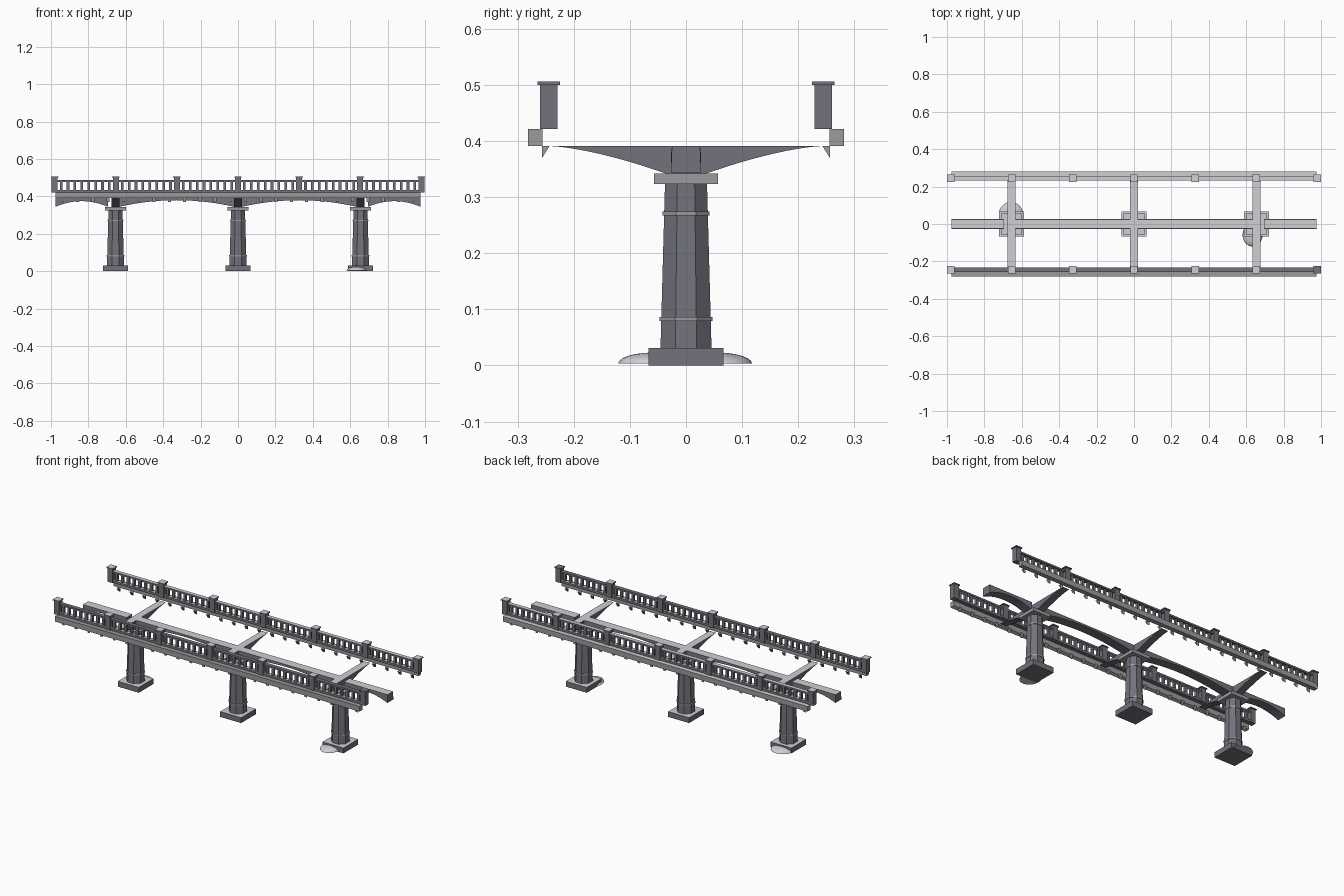
import bpy, bmesh, math
from mathutils import Vector

if "Cube" in bpy.data.objects:
    bpy.data.objects.remove(bpy.data.objects["Cube"], do_unlink=True)


def material(name, rgb):
    m = bpy.data.materials.new(name)
    m.use_nodes = True
    m.diffuse_color = (*rgb, 1)
    m.node_tree.nodes["Principled BSDF"].inputs["Base Color"].default_value = (*rgb, 1)
    return m


STONE = material("dark blue grey stone", (0.17, 0.17, 0.20))
TRIM = material("mid grey trim", (0.33, 0.33, 0.34))
PALE = material("pale weathered top", (0.62, 0.62, 0.66))


def finish(bm, name, mat):
    """Make the object; faces that look upwards are pale."""
    bmesh.ops.recalc_face_normals(bm, faces=bm.faces)
    bm.normal_update()
    for f in bm.faces:
        f.material_index = 1 if f.normal.z > 0.5 else 0
    mesh = bpy.data.meshes.new(name)
    bm.to_mesh(mesh)
    bm.free()
    mesh.materials.append(mat)
    mesh.materials.append(PALE)
    ob = bpy.data.objects.new(name, mesh)
    bpy.context.collection.objects.link(ob)
    return ob


def add_box(bm, x0, x1, y0, y1, z0, z1):
    verts = bmesh.ops.create_cube(bm, size=1)["verts"]
    for v in verts:
        v.co = Vector((x1 if v.co.x > 0 else x0, y1 if v.co.y > 0 else y0, z1 if v.co.z > 0 else z0))


def add_prism(bm, ring_a, ring_b):
    """Closed solid between two matching outlines."""
    a = [bm.verts.new(p) for p in ring_a]
    b = [bm.verts.new(p) for p in ring_b]
    bm.faces.new(a)
    bm.faces.new(b[::-1])
    for i in range(len(a)):
        j = (i + 1) % len(a)
        bm.faces.new((a[i], b[i], b[j], a[j]))


def add_octagon(bm, x, r0, r1, z0, z1):
    """Eight-sided shaft with flat sides towards the axes."""
    def ring(r, z):
        k = r / math.cos(math.pi / 8)
        return [(x + k * math.cos((i + 0.5) * math.pi / 4),
                 k * math.sin((i + 0.5) * math.pi / 4), z) for i in range(8)]
    add_prism(bm, ring(r0, z0), ring(r1, z1))


PIERS = (-0.655, 0, 0.655)
TOP = 0.391
STEPS = 16

# Piers
for x in PIERS:
    bm = bmesh.new()
    add_box(bm, x - 0.067, x + 0.067, -0.067, 0.067, 0, 0.031)
    finish(bm, "pier_base", STONE)

    bm = bmesh.new()
    add_octagon(bm, x, 0.0455, 0.0375, 0.031, 0.323)
    finish(bm, "pier_shaft", STONE)

    bm = bmesh.new()
    add_octagon(bm, x, 0.047, 0.047, 0.079, 0.086)
    add_octagon(bm, x, 0.042, 0.042, 0.267, 0.274)
    add_box(bm, x - 0.057, x + 0.057, -0.057, 0.057, 0.323, 0.342)
    finish(bm, "pier_rings_and_cap", TRIM)

    # Curved cross bracket over the pier
    outline = [(-0.245, TOP), (0.245, TOP)]
    arm = [(0.245 - 0.22 * i / STEPS, TOP - 0.053 * (i / STEPS) ** 1.5) for i in range(1, STEPS + 1)]
    outline += arm + [(-y, z) for y, z in reversed(arm)]
    bm = bmesh.new()
    add_prism(bm, [(x - 0.021, y, z) for y, z in outline], [(x + 0.021, y, z) for y, z in outline])
    finish(bm, "cross_bracket", STONE)


# Arched beams along the middle
def arch(x0, x1, crown):
    xs = [x0 + (x1 - x0) * i / STEPS for i in range(STEPS + 1)]
    outline = [(x1, TOP), (x0, TOP)]
    outline += [(x, crown - (crown - 0.344) * (2 * i / STEPS - 1) ** 2) for i, x in enumerate(xs)]

    def half(side):
        return [(x, side * (0.025 if z == TOP else 0.027), z) for x, z in outline]
    bm = bmesh.new()
    add_prism(bm, half(-1), half(1))
    finish(bm, "arched_beam", STONE)


arch(-0.975, -0.695, 0.374)
arch(-0.634, -0.021, 0.379)
arch(0.021, 0.634, 0.379)
arch(0.695, 0.975, 0.374)

# Railings on both sides
POSTS = [i * 0.98 / 3 for i in range(-3, 4)]
for s, side in ((1, "back"), (-1, "front")):
    bm = bmesh.new()
    add_box(bm, -0.975, 0.975, s * 0.256, s * 0.282, 0.391, 0.421)
    finish(bm, side + "_curb", TRIM)

    bm = bmesh.new()
    for x in POSTS:
        add_box(bm, x - 0.016, x + 0.016, s * 0.229, s * 0.26, 0.421, 0.5)
        add_box(bm, x - 0.02, x + 0.02, s * 0.225, s * 0.265, 0.5, 0.506)
    finish(bm, side + "_railing_posts", STONE)

    bm = bmesh.new()
    add_box(bm, -0.97, 0.97, s * 0.233, s * 0.256, 0.421, 0.434)
    add_box(bm, -0.97, 0.97, s * 0.233, s * 0.256, 0.477, 0.487)
    finish(bm, side + "_rails", STONE)

    balusters, brackets = bmesh.new(), bmesh.new()
    for a, b in zip(POSTS, POSTS[1:]):
        for i in range(8):
            x = a + 0.016 + (b - a - 0.032) * (i + 0.5) / 8
            add_box(balusters, x - 0.007, x + 0.007, s * 0.238, s * 0.251, 0.434, 0.477)
        for i in range(4):
            x = a + (b - a) * (i + 0.5) / 4
            tri = [(s * 0.243, TOP), (s * 0.257, TOP), (s * 0.257, 0.369)]
            add_prism(brackets, [(x - 0.008, y, z) for y, z in tri], [(x + 0.008, y, z) for y, z in tri])
    finish(balusters, side + "_balusters", STONE)
    finish(brackets, side + "_curb_brackets", TRIM)

# Low mounds beside the outer piers
for x, y, r in ((-0.658, 0.055, 0.064), (0.634, -0.058, 0.054)):
    bm = bmesh.new()
    bmesh.ops.create_uvsphere(bm, u_segments=20, v_segments=12, radius=1)
    bmesh.ops.bisect_plane(bm, geom=bm.verts[:] + bm.edges[:] + bm.faces[:], plane_co=(0, 0, 0),
                           plane_no=(0, 0, -1), clear_outer=True)
    bmesh.ops.holes_fill(bm, edges=[e for e in bm.edges if e.is_boundary], sides=0)
    for v in bm.verts:
        v.co = Vector((x + r * v.co.x, y + 0.063 * v.co.y, 0.003 + 0.02 * v.co.z))
    ob = finish(bm, "mound", PALE)
    bpy.ops.object.select_all(action='DESELECT')
    ob.select_set(True)
    bpy.context.view_layer.objects.active = ob
    bpy.ops.object.shade_smooth_by_angle()
